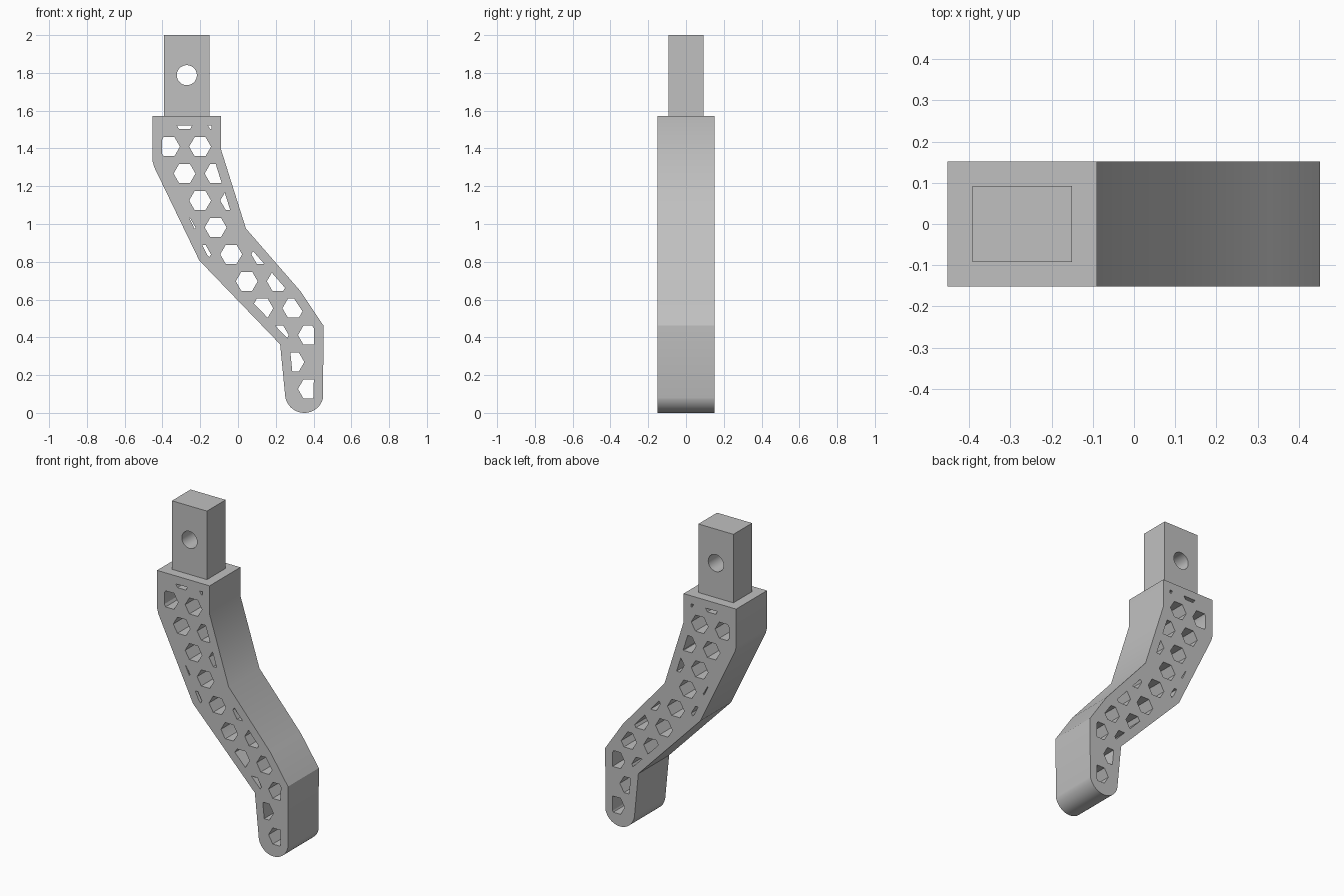
import bpy, bmesh, math
from mathutils import Vector

cube = bpy.data.objects.get("Cube")
if cube:
    bpy.data.objects.remove(cube, do_unlink=True)

DEPTH = 0.152      # half thickness of the body
WALL = 0.05        # solid rim around the honeycomb

grey = bpy.data.materials.new("plain grey")
grey.use_nodes = True
colour = (0.53, 0.53, 0.53, 1)
grey.diffuse_color = colour
grey.node_tree.nodes["Principled BSDF"].inputs["Base Color"].default_value = colour


def prisms(name, outlines, half):
    """Extrude closed x-z outlines symmetrically along y."""
    bm = bmesh.new()
    for outline in outlines:
        face = bm.faces.new([bm.verts.new((p[0], -half, p[1])) for p in outline])
        new = bmesh.ops.extrude_face_region(bm, geom=[face])["geom"]
        bmesh.ops.translate(bm, vec=(0, 2 * half, 0),
                            verts=[g for g in new if isinstance(g, bmesh.types.BMVert)])
    bmesh.ops.recalc_face_normals(bm, faces=bm.faces)
    mesh = bpy.data.meshes.new(name)
    bm.to_mesh(mesh)
    bm.free()
    mesh.materials.append(grey)
    obj = bpy.data.objects.new(name, mesh)
    bpy.context.collection.objects.link(obj)
    return obj


def activate(obj):
    bpy.ops.object.select_all(action="DESELECT")
    obj.select_set(True)
    bpy.context.view_layer.objects.active = obj


def combine(obj, tool, operation):
    """Apply a boolean and discard the tool."""
    tool.hide_render = True
    mod = obj.modifiers.new("cut", "BOOLEAN")
    mod.operation, mod.object, mod.solver = operation, tool, "EXACT"
    activate(obj)
    bpy.ops.object.modifier_apply(modifier=mod.name)
    bpy.data.objects.remove(tool, do_unlink=True)


def ring(x, z, radius, sides):
    return [(x + radius * math.cos(math.tau * i / sides),
             z + radius * math.sin(math.tau * i / sides)) for i in range(sides)]


def inset(points, distance):
    """Offset a clockwise outline inwards."""
    result = []
    for i, p in enumerate(points):
        a = (p - points[i - 1]).normalized()
        b = (points[(i + 1) % len(points)] - p).normalized()
        na, nb = Vector((a.y, -a.x)), Vector((b.y, -b.x))
        result.append(p + (na + nb) * distance / (1 + na.dot(nb)))
    return result


# Bent body outline with a rounded foot
right_side = [(-0.453, 1.572), (-0.09, 1.572), (-0.09, 1.395),
              (0.042, 0.976), (0.33, 0.645), (0.452, 0.463)]
left_side = [(0.223, 0.363), (-0.205, 0.807), (-0.443, 1.3), (-0.453, 1.335)]
foot = []
for i in range(25):
    angle = math.radians(-12 - 160 * i / 24)
    foot.append((0.351 + 0.102 * math.cos(angle), 0.102 + 0.102 * math.sin(angle)))
outline = [Vector(p) for p in right_side + foot + left_side]
body = prisms("bent_body", [outline], DEPTH)

# Honeycomb holes, trimmed to the rim; each row lists its half-pitch columns
columns = [(0, 2), (-1, 1), (0, 2), (1, 3), (0, 2), (1, 3, 5),
           (4, 6), (5, 7), (6, 8), (7,), (8,)]
step = 0.0823
cells = [ring(-0.283 + c * step, 1.552 - row * step * math.sqrt(3), 0.058, 6)
         for row, cols in enumerate(columns) for c in cols]
holes = prisms("honeycomb_cutter", cells, DEPTH + 0.1)
rim = prisms("rim_cutter", [inset(outline, WALL)], DEPTH + 0.05)
combine(holes, rim, "INTERSECT")
combine(body, holes, "DIFFERENCE")

# Square mounting peg with a round cross hole
peg = prisms("mounting_peg", [[(-0.392, 1.56), (-0.392, 2), (-0.15, 2), (-0.15, 1.56)]], 0.092)
bore = prisms("bore_cutter", [ring(-0.271, 1.788, 0.053, 48)], 0.2)
combine(peg, bore, "DIFFERENCE")

for obj in (body, peg):
    activate(obj)
    bpy.ops.object.shade_smooth_by_angle(angle=math.radians(30))
